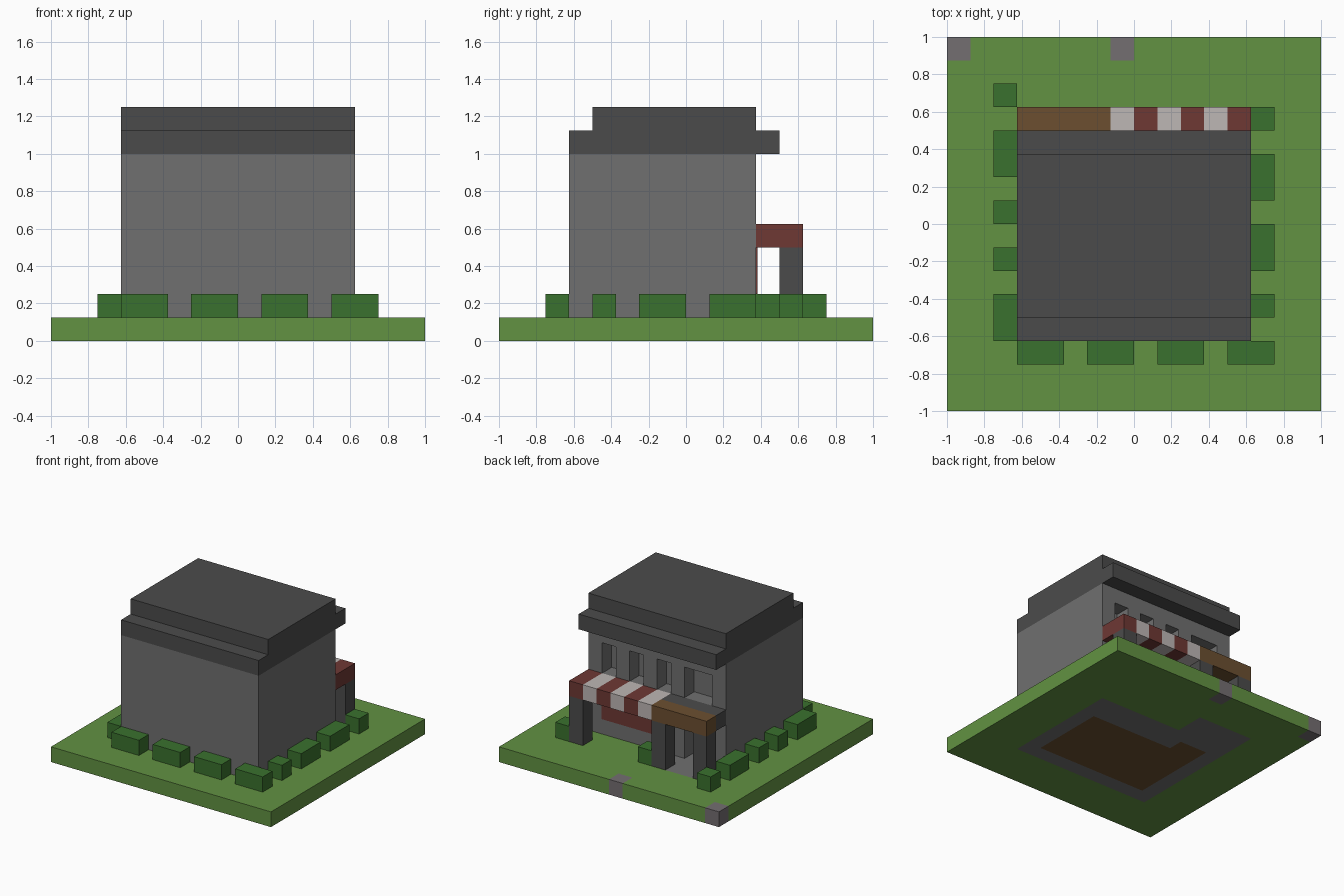
import bpy, bmesh

U = 0.125  # building module; all box helpers count in modules

cube = bpy.data.objects.get("Cube")
if cube:
    bpy.data.objects.remove(cube, do_unlink=True)


def material(name, r, g, b):
    def lin(c):
        c /= 255
        return c / 12.92 if c <= 0.04045 else ((c + 0.055) / 1.055) ** 2.4
    mat = bpy.data.materials.new(name)
    mat.use_nodes = True
    col = (lin(r), lin(g), lin(b), 1)
    mat.diffuse_color = col
    bsdf = next(n for n in mat.node_tree.nodes if n.type == 'BSDF_PRINCIPLED')
    bsdf.inputs["Base Color"].default_value = col
    bsdf.inputs["Roughness"].default_value = 0.9
    return mat


grass = material("grass green", 98, 146, 66)
leaf = material("hedge green", 58, 113, 46)
wall_grey = material("wall grey", 112, 112, 112)
roof_grey = material("roof dark grey", 75, 75, 75)
red = material("awning red", 110, 56, 52)
white = material("awning white", 190, 183, 181)
wood = material("wood brown", 108, 79, 48)
stone = material("path stone", 116, 110, 113)


def finish(name, bm, *mats):
    mesh = bpy.data.meshes.new(name)
    bm.to_mesh(mesh)
    bm.free()
    for m in mats:
        mesh.materials.append(m)
    obj = bpy.data.objects.new(name, mesh)
    bpy.context.collection.objects.link(obj)
    return obj


def box(name, mat, x, y, z):
    """Box from (min, max) pairs, measured in modules."""
    bm = bmesh.new()
    bmesh.ops.create_cube(bm, size=1)
    for v in bm.verts:
        for i, (lo, hi) in enumerate((x, y, z)):
            v.co[i] = U * (lo if v.co[i] < 0 else hi)
    return finish(name, bm, mat)


def carve(obj, x, y, z):
    """Cut a box out of an object and discard the cutter."""
    cutter = box("cutter", wall_grey, x, y, z)
    cutter.hide_render = True
    mod = obj.modifiers.new("cut", 'BOOLEAN')
    mod.operation, mod.solver, mod.object = 'DIFFERENCE', 'EXACT', cutter
    bpy.context.view_layer.objects.active = obj
    bpy.ops.object.modifier_apply(modifier=mod.name)
    bpy.data.objects.remove(cutter, do_unlink=True)


# Ground slab: tiles coloured by zone, thickened upward
def inside(c, x0, x1, y0, y1):
    return x0 < c.x / U < x1 and y0 < c.y / U < y1


bm = bmesh.new()
bmesh.ops.create_grid(bm, x_segments=16, y_segments=16, size=1)
for f in bm.faces:
    c = f.calc_center_median()
    if inside(c, -4, 4, -4, 1) or inside(c, -4, -2, 0, 2):
        f.material_index = 2          # indoor floor
    elif inside(c, -5, 5, -5, 3) or inside(c, -5, -1, 2, 5):
        f.material_index = 1          # foundation and porch
    elif inside(c, -8, -7, 7, 8) or inside(c, -1, 0, 7, 8):
        f.material_index = 3          # path markers
ground = finish("ground_slab", bm, grass, wall_grey, wood, stone)
solid = ground.modifiers.new("thickness", 'SOLIDIFY')
solid.thickness, solid.offset = U, 1

# House walls: hollow shell, doorway, recessed upper windows
walls = box("house_walls", wall_grey, (-5, 5), (-5, 3), (1, 8))
carve(walls, (-4, 4), (-4, 1), (0, 9))
carve(walls, (-4, -2), (0, 4), (0, 4))
for x in ((3, 4), (1, 2), (-1, 0), (-4, -2)):
    carve(walls, x, (2, 4), (5, 7))

# Red shopfront panel on the back wall
box("shopfront_panel", red, (0, 4), (2.98, 3.05), (2, 4))

# Stepped roof
box("roof_eaves", roof_grey, (-5, 5), (-5, 4), (8, 9))
box("roof_top", roof_grey, (-5, 5), (-4, 3), (9, 10))

# Striped awning
for x in range(-1, 5):
    box(f"awning_stripe_{x + 2}", red if x % 2 == 0 else white, (x, x + 1), (3, 5), (4, 5))

# Porch roof, beam and posts
box("porch_roof", roof_grey, (-5, -1), (3, 4), (4, 5))
box("porch_beam", wood, (-5, -1), (4, 5), (4, 5))
for x in (-5, -2, 4):
    box("porch_post", roof_grey, (x, x + 1), (4, 5), (1, 4))

# Hedges: front row, both sides, one beside the porch
for x in (-5, -2, 1, 4):
    box("front_hedge", leaf, (x, x + 2), (-6, -5), (1, 2))
for y, length in ((-4, 1), (-2, 2), (1, 2), (4, 1)):
    box("left_hedge", leaf, (5, 6), (y, y + length), (1, 2))
for y, length in ((-5, 2), (-2, 1), (0, 1), (2, 2), (5, 1)):
    box("right_hedge", leaf, (-6, -5), (y, y + length), (1, 2))
box("porch_hedge", leaf, (-1, 0), (4, 5), (1, 2))
